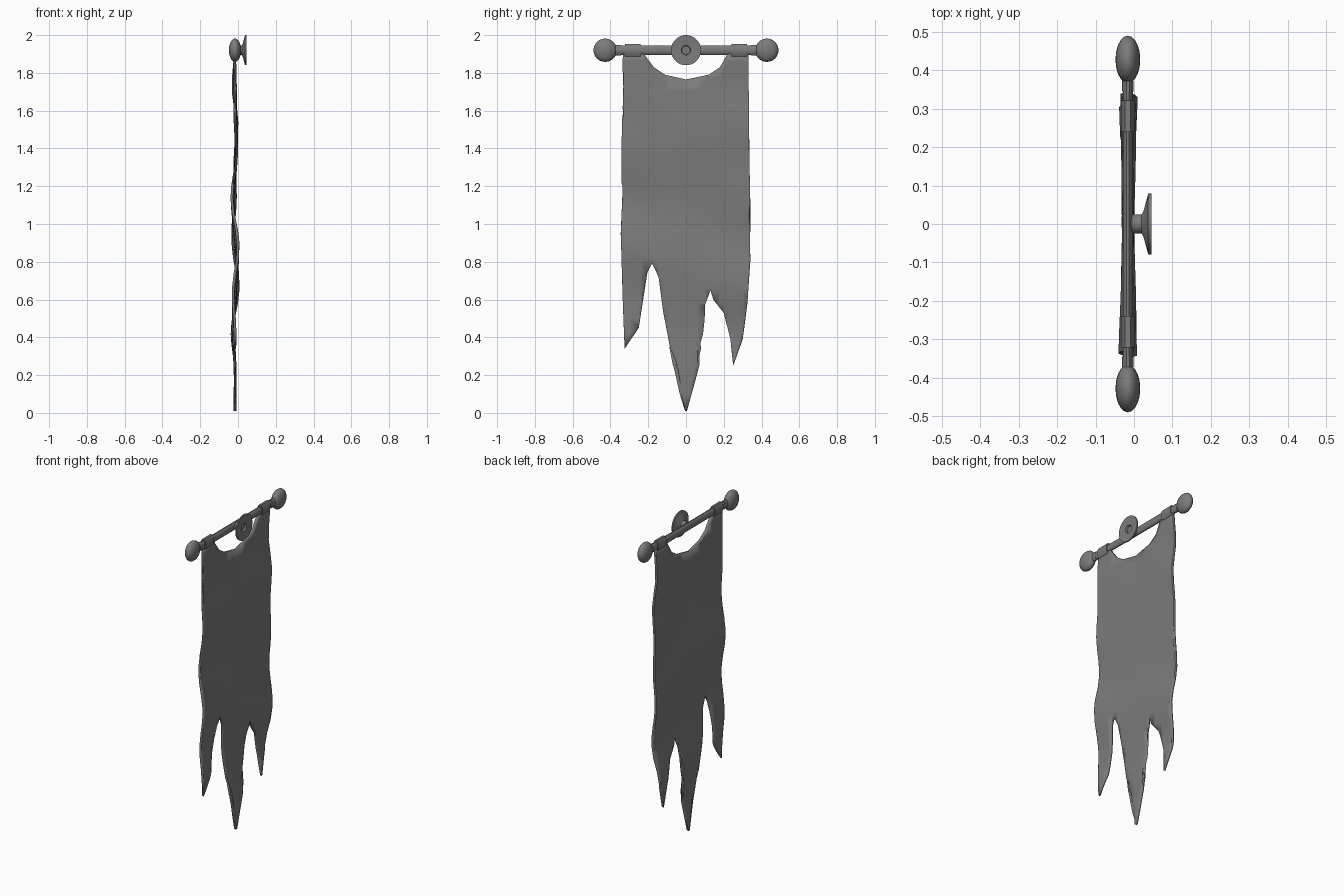
import bpy
import bmesh
import math
from mathutils import Vector, Matrix

default_cube = bpy.data.objects.get("Cube")
if default_cube:
    bpy.data.objects.remove(default_cube, do_unlink=True)

ROD_X = -0.016
ROD_Z = 1.92

grey = bpy.data.materials.new("plain grey")
grey.use_nodes = True
grey.diffuse_color = (0.2, 0.2, 0.2, 1)
grey.node_tree.nodes["Principled BSDF"].inputs["Base Color"].default_value = grey.diffuse_color


def make_object(name, bm, smooth_angle=40):
    """Turn a bmesh into a shaded, coloured object."""
    mesh = bpy.data.meshes.new(name)
    bmesh.ops.recalc_face_normals(bm, faces=bm.faces)
    bm.to_mesh(mesh)
    bm.free()
    obj = bpy.data.objects.new(name, mesh)
    bpy.context.collection.objects.link(obj)
    mesh.materials.append(grey)
    bpy.ops.object.select_all(action="DESELECT")
    obj.select_set(True)
    bpy.context.view_layer.objects.active = obj
    bpy.ops.object.shade_smooth_by_angle(angle=math.radians(smooth_angle))
    return obj


def lathe(name, profile, axis, sides, squash=1.0):
    """Revolve (distance along axis, radius) points about the rod's x and z."""
    bm = bmesh.new()
    rings = []
    for along, radius in profile:
        ring = []
        for i in range(sides):
            angle = math.tau * (i + 0.5) / sides
            across, up = radius * math.cos(angle), radius * math.sin(angle)
            if axis == "Y":
                point = (ROD_X + across * squash, along, ROD_Z + up)
            else:
                point = (along, across, ROD_Z + up)
            ring.append(bm.verts.new(point))
        rings.append(ring)
    for first, second in zip(rings, rings[1:]):
        for i in range(sides):
            j = (i + 1) % sides
            bm.faces.new((first[i], first[j], second[j], second[i]))
    bm.faces.new(rings[0])
    bm.faces.new(rings[-1])
    return make_object(name, bm)


# Rod, flattened from front to back like its fittings
lathe("rod", [(-0.37, 0.025), (0.37, 0.025)], "Y", 12, 0.54)

for side, label in ((1, "left"), (-1, "right")):
    # Cuff that holds the cloth
    lathe("cuff_" + label,
          [(side * 0.24, 0.035), (side * 0.322, 0.035)], "Y", 8, 0.55)
    # Collar and ball at the end of the rod
    lathe("collar_" + label,
          [(side * 0.345, 0.028), (side * 0.372, 0.028)], "Y", 12, 0.54)
    bm = bmesh.new()
    bmesh.ops.create_uvsphere(bm, u_segments=20, v_segments=12, radius=0.062)
    bmesh.ops.transform(bm, verts=bm.verts, matrix=Matrix.Diagonal((0.52, 1, 1, 1)))
    bmesh.ops.translate(bm, verts=bm.verts, vec=(ROD_X, side * 0.428, ROD_Z))
    make_object("finial_" + label, bm, 60)

# Wall mount: a stem flaring into a shallow dish with a socket
lathe("wall_mount",
      [(-0.01, 0.02), (-0.005, 0.025), (0.02, 0.025), (0.025, 0.035),
       (0.037, 0.08), (0.045, 0.08), (0.041, 0.025), (0.03, 0.022)], "X", 24)

# Torn cloth outline in hundredths (across, up)
left_tail = [(-33, 191), (-33, 150), (-33.5, 120), (-34.5, 95), (-33.5, 60),
             (-32.5, 34), (-25, 45), (-20.5, 74), (-18, 79), (-14.5, 72)]
middle_tail = [(-12, 53), (-8.5, 35), (-4.5, 25), (-0.5, 1), (0.5, 1), (6, 21),
               (7, 29), (5.5, 42), (10, 57), (13, 65)]
right_tail = [(14.5, 60), (20, 53), (23.5, 39), (25, 25), (30, 39), (32.5, 58),
              (34, 80), (34, 110), (33.5, 140), (33, 191)]
neckline = [(22.5, 191), (18, 183), (12, 179), (0, 176.5), (-11, 179),
            (-17, 183), (-23, 191)]


def ripple(y, z):
    """Gentle folds that die out at the rod and at the lowest tip."""
    fade = min(1, max(0, (1.9 - z) * 4), max(0, z - 0.1) * 4)
    edge = min(1, abs(y) / 0.3)
    broad = 0.009 * math.sin(z * 9 + 1 + y * 2)
    side_fold = 0.009 * edge * math.sin(z * 14 - 3 + y * 5)
    return fade * (broad + side_fold)


bm = bmesh.new()
outline = left_tail + middle_tail + right_tail + neckline
bm.faces.new([bm.verts.new((0, y / 100, z / 100)) for y, z in outline])
bmesh.ops.triangulate(bm, faces=bm.faces)


def slice_cloth(normal, start, step, count):
    """Cut evenly spaced lines so the cloth can bend."""
    for i in range(count):
        bmesh.ops.bisect_plane(bm, geom=bm.verts[:] + bm.edges[:] + bm.faces[:],
                               dist=0.0005, plane_co=normal * (start + i * step),
                               plane_no=normal)


slice_cloth(Vector((0, 0, 1)), 0.1, 0.08, 23)
slice_cloth(Vector((0, 1, 0)), -0.3, 0.06, 11)
for vert in bm.verts:
    vert.co.x = ROD_X + ripple(vert.co.y, vert.co.z)
cloth = make_object("cloth", bm, 50)
thickness = cloth.modifiers.new("thickness", "SOLIDIFY")
thickness.thickness = 0.014
thickness.offset = 0
